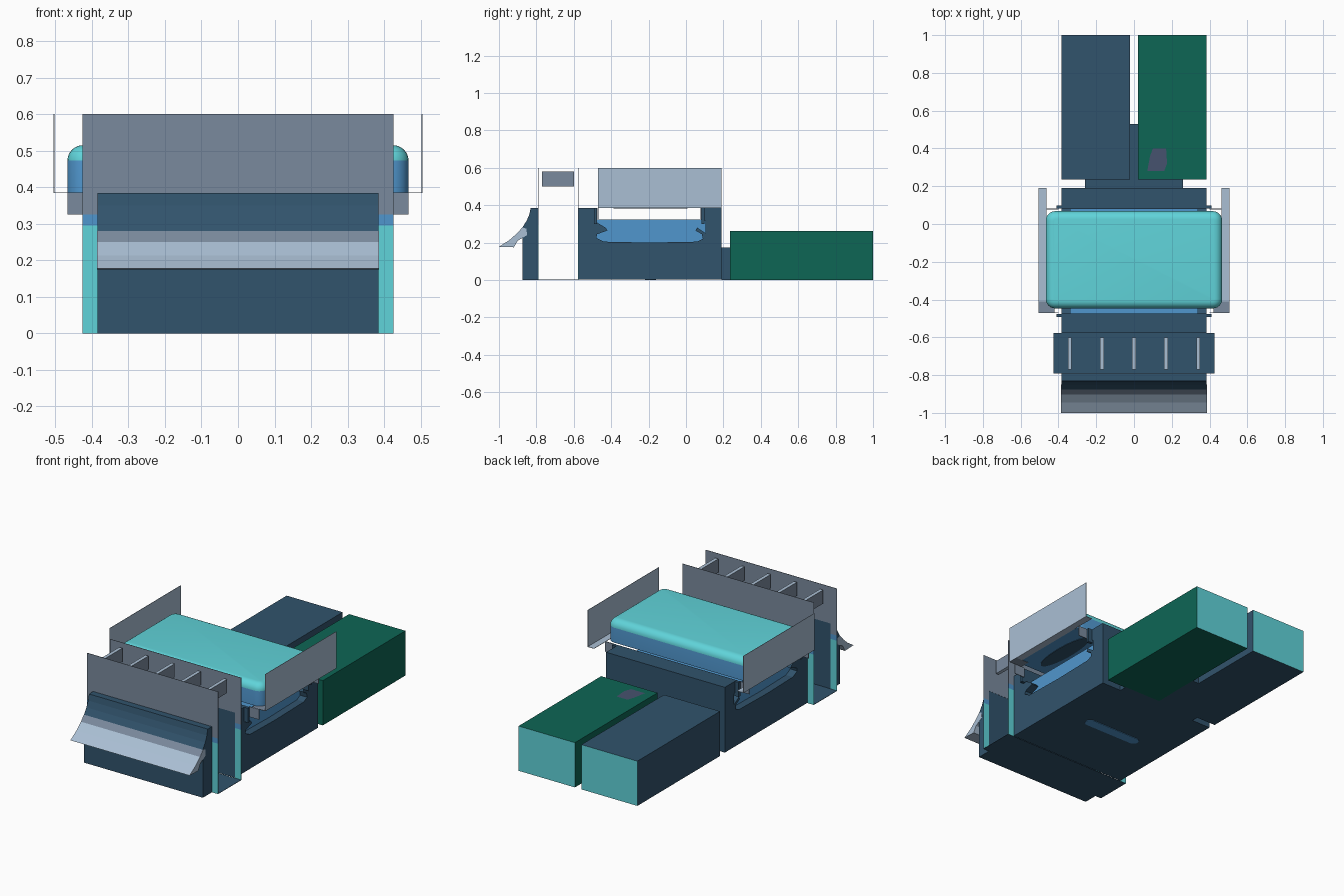
import bpy, bmesh, math

cube = bpy.data.objects.get("Cube")
if cube:
    bpy.data.objects.remove(cube, do_unlink=True)


def material(name, rgb):
    lin = [((c / 255 + 0.055) / 1.055) ** 2.4 if c > 10 else c / 255 / 12.92 for c in rgb]
    m = bpy.data.materials.new(name)
    m.use_nodes = True
    m.diffuse_color = (*lin, 1)
    m.node_tree.nodes["Principled BSDF"].inputs["Base Color"].default_value = (*lin, 1)
    return m


NAVY = material("navy", (49, 83, 108))
GREEN = material("green", (13, 102, 85))
TEAL = material("teal", (96, 212, 218))
BLUE = material("blue", (80, 150, 205))
LIGHT = material("light grey", (170, 191, 212))
GREY = material("mid grey", (122, 138, 157))
SLATE = material("slate", (70, 82, 110))


def finish(name, bm, mats, rule=None):
    """Turn a bmesh into an object; rule(face) picks the material slot."""
    bmesh.ops.recalc_face_normals(bm, faces=bm.faces)
    if rule:
        for f in bm.faces:
            f.material_index = rule(f)
    mesh = bpy.data.meshes.new(name)
    bm.to_mesh(mesh)
    bm.free()
    for m in mats:
        mesh.materials.append(m)
    ob = bpy.data.objects.new(name, mesh)
    bpy.context.collection.objects.link(ob)
    return ob


def box_mesh(x, y, z):
    bm = bmesh.new()
    bmesh.ops.create_cube(bm, size=1)
    for v in bm.verts:
        v.co = [r[0] + (c + 0.5) * (r[1] - r[0]) for c, r in zip(v.co, (x, y, z))]
    return bm


def box(name, x, y, z, mats, rule=None):
    return finish(name, box_mesh(x, y, z), mats, rule)


def extrude(name, profile, half, mats, rule=None):
    """Extrude a y-z profile across the full width."""
    bm = bmesh.new()
    face = bm.faces.new([bm.verts.new((-half, y, z)) for y, z in profile])
    out = bmesh.ops.extrude_face_region(bm, geom=[face])
    for v in out["geom"]:
        if isinstance(v, bmesh.types.BMVert):
            v.co.x = half
    return finish(name, bm, mats, rule)


def oval(name, cx, cy, rx, ry, straight, z, mat):
    """Thin rounded plate, stretched along x by a straight middle."""
    bm = bmesh.new()
    ring = []
    for i in range(24):
        a = math.tau * (i + 0.5) / 24
        shift = math.copysign(straight, math.cos(a))
        ring.append(bm.verts.new((cx + shift + rx * math.cos(a), cy + ry * math.sin(a), z[0])))
    out = bmesh.ops.extrude_face_region(bm, geom=[bm.faces.new(ring)])
    for v in out["geom"]:
        if isinstance(v, bmesh.types.BMVert):
            v.co.z = z[1]
    return finish(name, bm, [mat])


T = 0.002
W = 0.385
SLOT_FRONT, SLOT_BACK = -0.79, -0.577

# Main body with pinched side windows and a notch for the cushion
body = [(-.577, .003), (.19, .003), (.19, .385), (.08, .385), (.08, .325), (.105, .315),
        (.105, .25), (.06, .28), (.05, .265), (.085, .245), (.09, .22), (.06, .205), (-.2, .2),
        (-.44, .205), (-.48, .225), (-.475, .245), (-.42, .265), (-.43, .28), (-.48, .31),
        (-.475, .385), (-.577, .385)]
extrude("main_body", body, W, [NAVY])
box("inner_core", (-.34, .34), (-.49, .108), (.19, .323), [BLUE])
oval("base_slot", 0, -.19, .03, .03, .155, (0, .005), BLUE)

# Body lips beside the cushion
for s, side in ((1, "left"), (-1, "right")):
    for y, end in ((-.485, "front"), (.09, "back")):
        box(f"{end}_{side}_lip", sorted((s * .38, s * .41)), (y - .008, y + .008),
            (.3, .385), [NAVY])

# Front block with curved chute: navy above, grey band, light lip
chute = [(-.875, 0), (SLOT_FRONT, 0), (SLOT_FRONT, .385), (-.83, .385), (-.838, .35),
         (-.853, .315), (-.875, .281), (-.903, .25), (-.945, .213), (-1, .178),
         (-.92, .175), (-.9, .21), (-.875, .225)]


def chute_rule(f):
    c = f.calc_center_median()
    if abs(f.normal.x) > .5 or c.y > -.875 or c.z < .15:
        return 0
    return 1 if c.z > .25 else 2


extrude("front_block", chute, W, [NAVY, GREY, LIGHT], chute_rule)
lip_side = [(-1, .178), (-.92, .175), (-.9, .21), (-.875, .225), (-.85, .24),
            (-.853, .275), (-.875, .281), (-.903, .25), (-.945, .213)]
for s, side in ((1, "left"), (-1, "right")):
    plate = extrude(f"{side}_lip_side", lip_side, .0012, [LIGHT])
    plate.location.x = s * W

# Slot floor, side strips and upright plates
box("slot_floor", (-.425, .425), (SLOT_FRONT, SLOT_BACK), (0, T), [NAVY])
for y, end in ((SLOT_FRONT, "front"), (SLOT_BACK, "back")):
    box(f"{end}_guide_plate", (-.425, .425), (y - T / 2, y + T / 2), (.385, .6), [GREY])
    for s, side in ((1, "left"), (-1, "right")):
        xs = sorted((s * W, s * .425))
        for z, part, mat in (((0, .295), "strip", TEAL), ((.295, .325), "strip_band", BLUE),
                             ((.325, .385), "strip_top", GREY)):
            box(f"{end}_{side}_{part}", xs, (y - T / 2, y + T / 2), z, [mat])

# Divider fins
for i in range(5):
    x = (i - 2) * .17
    box(f"divider_fin_{i + 1}", (x - .01, x + .01), (-.77, -.6), (.5, .58), [GREY, LIGHT],
        lambda f: int(abs(f.normal.z) > .5))

# Cushion with rounded upper edges
bm = box_mesh((-.467, .467), (-.447, .068), (.386, .515))
upright = [e for e in bm.edges if abs(e.verts[0].co.z - e.verts[1].co.z) > .01]
bmesh.ops.bevel(bm, geom=upright, offset=.05, segments=6, profile=.5, affect='EDGES')
rim = [e for e in bm.edges if all(v.co.z > .51 for v in e.verts)]
bmesh.ops.bevel(bm, geom=rim, offset=.042, segments=6, profile=.5, affect='EDGES')
cushion = finish("cushion", bm, [BLUE, TEAL], lambda f: int(f.calc_center_median().z > .472))
bpy.ops.object.select_all(action='DESELECT')
cushion.select_set(True)
bpy.context.view_layer.objects.active = cushion
bpy.ops.object.shade_smooth_by_angle(angle=math.radians(40))
for i in range(5):
    oval(f"underside_recess_{i + 1}", (i - 2) * .17, -.19, .05, .2, 0, (.383, .387), NAVY)

# Side plates with flanges and hanging brackets
for s, side in ((1, "left"), (-1, "right")):
    def span(a, b):
        return sorted((s * a, s * b))
    box(f"{side}_side_plate", span(.503, .505), (-.47, .19), (.385, .6), [LIGHT])
    box(f"{side}_flange", span(.463, .505), (-.41, .19), (.384, .386), [LIGHT])
    box(f"{side}_flange_tab", span(.42, .505), (-.47, -.41), (.384, .386), [GREY])
    for y, end in ((-.47, "front"), (.08, "back")):
        box(f"{end}_{side}_bracket", span(.4, .467), (y - T, y + T), (.325, .385), [GREY])

# Rear neck and the two long boxes, teal at the far ends
box("rear_neck", (-.26, .26), (.19, .24), (0, .175), [NAVY])
box("rear_divider", (-.025, .022), (.235, .53), (0, .175), [NAVY])
for name, x, mat in (("right_rear_box", (-W, -.022), NAVY), ("left_rear_box", (.02, W), GREEN)):
    box(name, x, (.235, 1), (0, .262), [mat, TEAL], lambda f: int(f.normal.y > .5))

# Slate patch on the green box
bm = bmesh.new()
patch = [(.07, .28), (.16, .28), (.175, .32), (.17, .4), (.1, .4), (.085, .36)]
face = bm.faces.new([bm.verts.new((x, y, .2635)) for x, y in patch])
finish("box_patch", bm, [SLATE])
